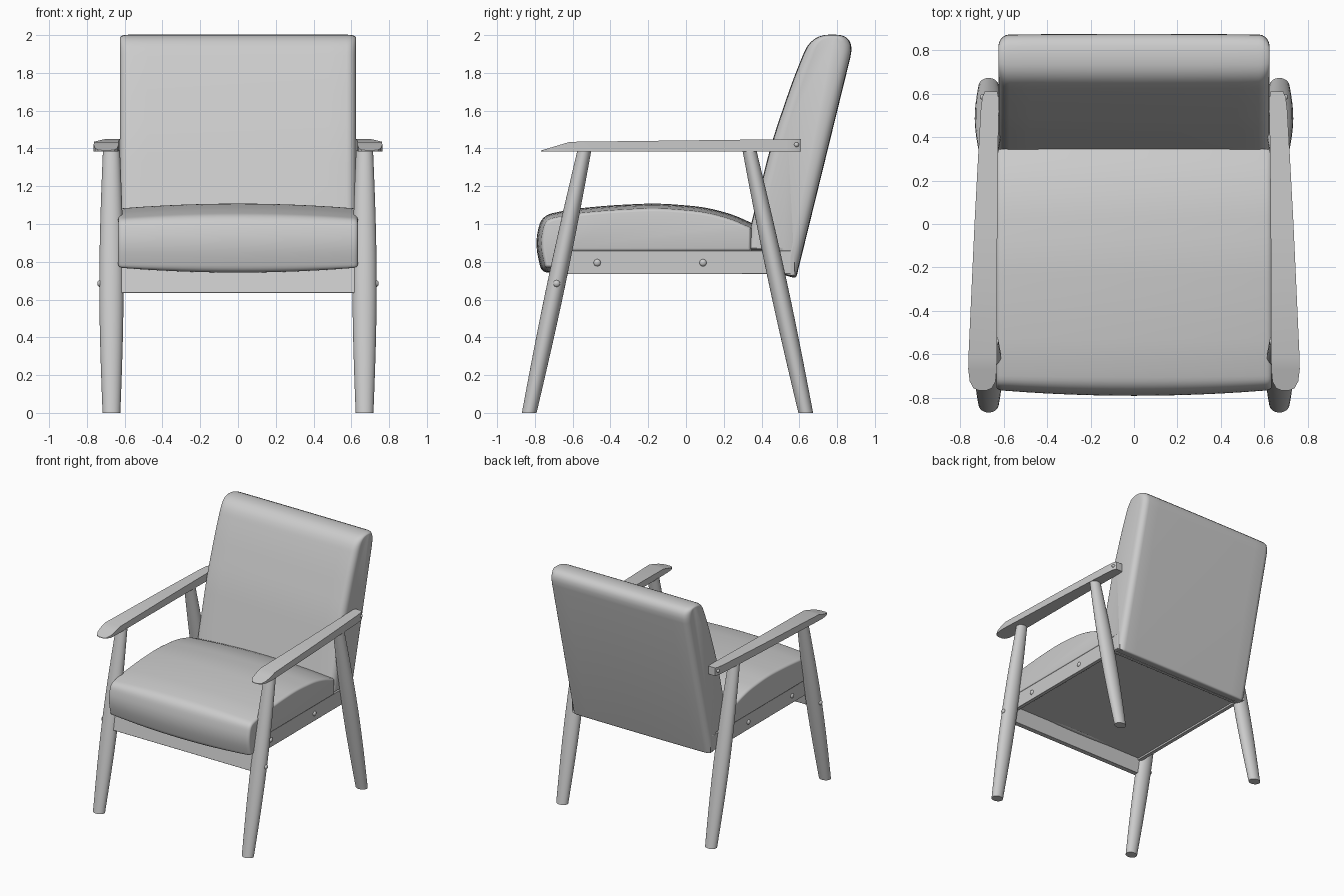
import bpy, math
from mathutils import Vector

if "Cube" in bpy.data.objects:
    bpy.data.objects.remove(bpy.data.objects["Cube"])


def make(name, verts, faces, mirror=False, angle=35):
    me = bpy.data.meshes.new(name)
    me.from_pydata(verts, [], faces)
    ob = bpy.data.objects.new(name, me)
    bpy.context.collection.objects.link(ob)
    bpy.ops.object.select_all(action='DESELECT')
    ob.select_set(True)
    bpy.context.view_layer.objects.active = ob
    bpy.ops.object.mode_set(mode='EDIT')
    bpy.ops.mesh.select_all(action='SELECT')
    bpy.ops.mesh.normals_make_consistent(inside=False)
    bpy.ops.object.mode_set(mode='OBJECT')
    bpy.ops.object.shade_smooth_by_angle(angle=math.radians(angle))
    if mirror:
        ob.modifiers.new("mirror", 'MIRROR')
    return ob


def loft(name, rings, mirror=False, angle=35):
    n = len(rings[0])
    verts = [p for r in rings for p in r]
    faces = [(k * n + i, k * n + (i + 1) % n, (k + 1) * n + (i + 1) % n, (k + 1) * n + i)
             for k in range(len(rings) - 1) for i in range(n)]
    faces += [tuple(range(n)), tuple(range(len(verts) - n, len(verts)))]
    return make(name, verts, faces, mirror, angle)


def rounded(pts, steps=6):
    """Round the corners of a (y, z, radius) outline, never past mid-edge."""
    out = []
    for i, (a, b, r) in enumerate(pts):
        p = Vector((a, b))
        if r == 0:
            out.append(p)
            continue
        q0, q1 = Vector(pts[i - 1][:2]), Vector(pts[(i + 1) % len(pts)][:2])
        s = p + (q0 - p).normalized() * min(r, (q0 - p).length * 0.48)
        e = p + (q1 - p).normalized() * min(r, (q1 - p).length * 0.48)
        for k in range(steps + 1):
            t = k / steps
            out.append(s * (1 - t) ** 2 + p * 2 * t * (1 - t) + e * t * t)
    return out


def inset_normals(prof):
    """Inward directions of a clockwise outline."""
    res = []
    for i, p in enumerate(prof):
        t0 = (p - prof[i - 1]).normalized()
        t1 = (prof[(i + 1) % len(prof)] - p).normalized()
        n0, n1 = Vector((t0.y, -t0.x)), Vector((t1.y, -t1.x))
        m = (n0 + n1).normalized()
        res.append(m / max(0.7, m.dot(n0)))
    return res


def cushion(name, outline, half, edge, depth, crown, zscale=1.0):
    """Outline lofted along x with crowned middle and rounded side edges."""
    prof = rounded(outline)
    nor = inset_normals(prof)
    inner = half - edge
    st = [(inner * k / 6, crown * (k / 6) ** 2) for k in range(7)]
    for k in range(1, 6):
        a = math.pi / 2 * k / 5
        st.append((inner + edge * math.sin(a), crown + depth * (1 - math.cos(a))))
    st = [(-x, d) for x, d in reversed(st[1:])] + st
    return loft(name, [[(x, p.x + m.x * d, p.y + m.y * d * zscale)
                        for p, m in zip(prof, nor)] for x, d in st])


def board(name, x0, x1, section, mirror=False):
    ob = loft(name, [[(x, y, z) for y, z in section] for x in (x0, x1)], mirror)
    b = ob.modifiers.new("bevel", 'BEVEL')
    b.width, b.segments = 0.003, 2


# Seat cushion with a front lip that hangs over the frame
cushion("seat_cushion", [
    (0.37, 0.83, 0), (-0.60, 0.83, 0), (-0.63, 0.745, .02), (-0.765, 0.742, .04),
    (-0.80, 0.90, .12), (-0.765, 1.045, .06), (-0.60, 1.08, .07), (-0.40, 1.099, .09),
    (-0.15, 1.111, .1), (0.10, 1.09, .08), (0.25, 1.05, .06), (0.37, 0.995, 0)],
    0.634, 0.03, 0.018, 0.024)

# Back cushion, leaning backwards
cushion("back_cushion", [
    (0.50, 0.735, 0), (0.47, 0.86, 0), (0.31, 0.86, .02), (0.352, 1.03, .05),
    (0.455, 1.44, .12), (0.575, 1.79, .12), (0.665, 2.003, .10), (0.90, 2.003, .125),
    (0.583, 0.712, .02)], 0.625, 0.05, 0.055, 0.003, 0.25)


# Tapered round legs, thickest around the middle
def leg(name, y0, y1):
    rings = []
    for k in range(13):
        t = k / 12
        s = math.sin(math.pi * t) if k < 12 else 0
        rx, ry = 0.047 + 0.018 * s - 0.002 * t, 0.039 + 0.011 * s - 0.002 * t
        rings.append([(0.67 + rx * math.cos(a), y0 + (y1 - y0) * t + ry * math.sin(a), 1.39 * t)
                      for a in [math.tau * i / 28 for i in range(28)]])
    loft(name, rings, True)


leg("front_leg", -0.83, -0.538)
leg("back_leg", 0.634, 0.336)

# Armrests: plan stations (y, inner x, outer x), nose bevelled downwards
rings = []
for y, xi, xo in [(-0.767, .68, .715), (-0.757, .655, .74), (-0.725, .638, .757),
                  (-0.67, .633, .764), (-0.615, .632, .763), (0.0, .630, .735),
                  (0.3, .627, .719), (0.53, .624, .706), (0.585, .625, .699),
                  (0.61, .630, .688)]:
    zt = 1.435 + 0.015 * (y + .615) / 1.225 if y >= -0.615 else 1.435 + 0.3 * (y + .615)
    rings.append([(xi, y, 1.385), (xo, y, 1.385), (xo, y, zt), (xi, y, zt)])
loft("armrest", rings, True, 20)

# Seat frame: side rails, tilted front rail, back rail and base panel
board("side_rail", 0.595, 0.626, [(-0.68, .735), (0.555, .735), (0.555, .86), (-0.655, .86)], True)
board("front_rail", -0.62, 0.62, [(-0.722, .635), (-0.682, .635), (-0.653, .775), (-0.695, .775)])
board("back_rail", -0.60, 0.60, [(0.47, .737), (0.495, .737), (0.495, .86), (0.47, .86)])
board("base_panel", -0.60, 0.60, [(-0.68, .75), (0.48, .75), (0.48, .77), (-0.68, .77)])

# Round bolt heads on the rails, front legs and armrests
for i, (x, y, z, rad) in enumerate([(.626, -.47, .795, .019), (.626, .09, .795, .019),
                                    (.733, -.685, .685, .018), (.698, .585, 1.42, .013)]):
    rings = [[(x + h, y + rad * c * math.cos(b), z + rad * c * math.sin(b))
              for b in [math.tau * j / 16 for j in range(16)]]
             for h, c in [(-.015, 1), (0, 1), (.004, .94), (.008, .75), (.011, .4), (.012, .1)]]
    loft("bolt_head_%d" % (i + 1), rings, True)
